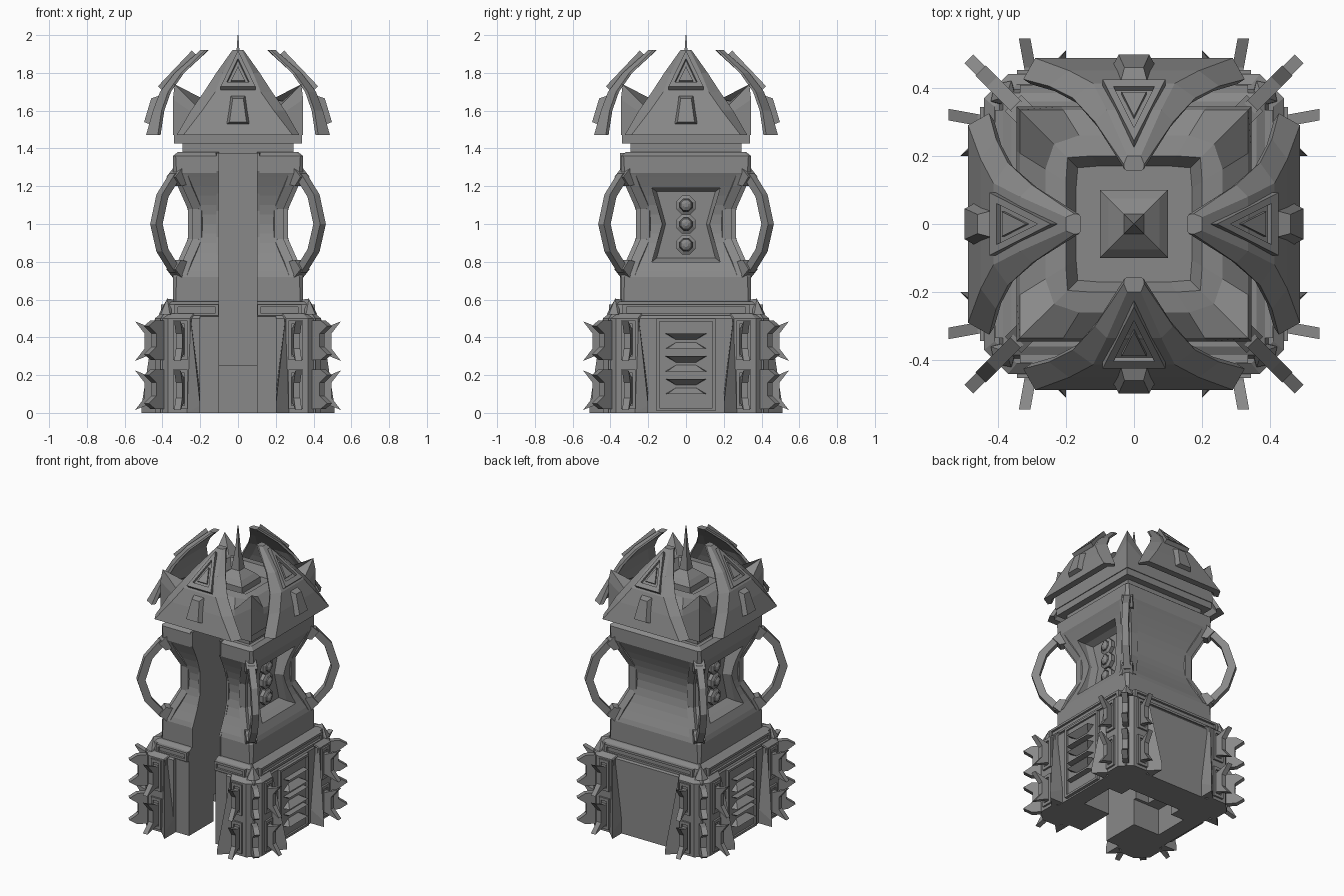
import bpy, bmesh, math
from mathutils import Matrix, Vector

if "Cube" in bpy.data.objects:
    bpy.data.objects.remove(bpy.data.objects["Cube"])

stone = bpy.data.materials.new("stone grey")
stone.diffuse_color = (0.25, 0.25, 0.25, 1)
stone.use_nodes = True
stone.node_tree.nodes["Principled BSDF"].inputs["Base Color"].default_value = stone.diffuse_color
R = [Matrix.Rotation(k * math.pi / 2, 4, 'Z') for k in range(4)]   # front, right, back, left
MX = Matrix.Scale(-1, 4, (1, 0, 0))
BOTH = [r @ m for r in R for m in (Matrix(), MX)]                  # each side, mirrored


def finish(name, bm):
    bmesh.ops.recalc_face_normals(bm, faces=bm.faces)
    me = bpy.data.meshes.new(name)
    bm.to_mesh(me)
    bm.free()
    ob = bpy.data.objects.new(name, me)
    bpy.context.collection.objects.link(ob)
    me.materials.append(stone)
    return ob


def loft(name, sections, mats=(Matrix(),)):
    """Skin a list of equal loops, cap both ends, and repeat by matrix."""
    bm = bmesh.new()
    for m in mats:
        rows = [[bm.verts.new(m @ Vector(p)) for p in s] for s in sections]
        n = len(rows[0])
        for a, b in zip(rows, rows[1:]):
            for i in range(n):
                bm.faces.new((a[i], a[(i + 1) % n], b[(i + 1) % n], b[i]))
        bm.faces.new(rows[0])
        bm.faces.new(rows[-1])
    return finish(name, bm)


def hull(name, pts, mats=(Matrix(),)):
    bm = bmesh.new()
    for m in mats:
        vs = [bm.verts.new(m @ Vector(p)) for p in pts]
        bmesh.ops.convex_hull(bm, input=vs)
    return finish(name, bm)


def square(h, z, c=0.0):
    """Square loop of half width h with corners cut by c."""
    if not c:
        return [(-h, -h, z), (h, -h, z), (h, h, z), (-h, h, z)]
    k = h - c
    return [(-k, -h, z), (k, -h, z), (h, -k, z), (h, k, z), (k, h, z), (-k, h, z), (-h, k, z), (-h, -k, z)]


def crown(h, corner, near, mid, cut=0.0):
    """Square loop whose height falls from the corners to the middle of each side."""
    side = [(-h + cut, -h + cut, corner), (-.62 * h, -h, near), (0, -h, mid), (.62 * h, -h, near)]
    return [r @ Vector(p) for r in R for p in side]


def box(x0, x1, d0, d1, z0, z1):
    return [(x, -d, z) for x in (x0, x1) for d in (d0, d1) for z in (z0, z1)]


def cut(target, cutter):
    m = target.modifiers.new("cut", 'BOOLEAN')
    m.object, m.solver = cutter, 'EXACT'
    bpy.context.view_layer.objects.active = target
    bpy.ops.object.modifier_apply(modifier="cut")


def inset_frame(name, outer, inner, place, h, floor, mats):
    """Raised rim around a sunk middle; place(u, z, off) gives the point."""
    loft(name, [[place(u, z, o) for u, z in pts] for pts, o in
                ((outer, -0.01), (outer, h), (inner, h), (inner, floor))], mats)


def rect(x0, x1, z0, z1):
    return [(x0, z0), (x1, z0), (x1, z1), (x0, z1)]


# Base core and stepped cap
base = loft("base_core", [square(.41, 0), square(.41, .5), square(.395, .52),
                          square(.385, .575), square(.36, .59)])

# Waisted body, corners cut wider at the waist
secs = [square(.345, .575, .015), square(.345, .72, .02)]
for i in range(11):
    t = i / 10
    s = math.sin(math.pi * t)
    secs.append(square(.335 - .078 * s, .75 + .5 * t, .03 + .035 * s))
secs += [square(.345, 1.27, .02), square(.345, 1.36, .015), square(.32, 1.38, .01)]
body = loft("body", secs)

# Front slot through base and body, and hourglass side recesses
slot = hull("slot_cutter", box(-.1, .1, -.1, .7, -.1, 1.385))
door = hull("door_cutter", box(-.2, .2, .385, .7, -.1, .51))
cavity = hull("underside_cutter", box(-.2, .2, -.2, .1, -.1, .25))
cross = hull("cross_cutter", box(-.3, .3, -.12, .12, -.1, .18))
HG = [(-.18, .8), (.18, .8), (.125, 1), (.18, 1.19), (-.18, 1.19), (-.125, 1)]
HG2 = [(u * .86, 1 + (z - 1) * .9) for u, z in HG]
recess = loft("recess_cutter", [[(u, -.4, z) for u, z in HG], [(u, -.24, z) for u, z in HG],
                                [(u, -.20, z) for u, z in HG2]], (R[1], R[3]))
for c in (slot, door, cavity, cross):
    cut(base, c)
for c in (slot, recess):
    cut(body, c)
for c in (slot, door, cavity, cross, recess):
    bpy.data.objects.remove(c)

# Slot edge strips that follow the waist
prof = [(.35, .585), (.35, .72), (.30, .82), (.265, .93), (.265, 1.07), (.30, 1.18), (.35, 1.28), (.35, 1.375)]
loft("slot_edge", [[(.1, -d, z), (.113, -d, z), (.12, -d + .03, z), (.1, -d + .03, z)] for d, z in prof],
     (Matrix(), MX))

# Corner rails on the waist
rail = [(.34, .73), (.315, .80), (.262, .92), (.262, 1.08), (.315, 1.2), (.34, 1.27)]
loft("corner_rail", [[(a - .02, -a - .004, z), (a - .07, -a - .004, z), (a - .085, -a + .03, z),
                      (a - .02, -a + .03, z)] for a, z in rail], BOTH)

# Round gems in the side recesses
for z in (.89, 1.0, 1.1):
    loops = [(.055, .19), (.055, .225), (.036, .235), (.036, .215), (.03, .24), (.012, .25)]
    loft("side_gem", [[(r * math.cos(i * math.pi / 4 + .39), -d, z + r * math.sin(i * math.pi / 4 + .39))
                       for i in range(8)] for r, d in loops], (R[1], R[3]))

# Corner handles in the diagonal planes
path = [(.29, .745), (.335, .755), (.40, .86), (.432, 1.0), (.40, 1.15), (.335, 1.255), (.29, 1.265)]
w, secs = .015, []
for i, (a, z) in enumerate(path):
    p, q = path[max(i - 1, 0)], path[min(i + 1, len(path) - 1)]
    t = Vector((q[0] - p[0], q[1] - p[1])).normalized()
    loop = []
    for s, e in ((-1, -1), (1, -1), (1, 1), (-1, 1)):
        b, zz = a + s * t.y * .018, z - s * t.x * .018
        loop.append((b + e * w, -b + e * w, zz))
    secs.append(loop)
loft("corner_handle", secs, R)
for z, s in ((.765, 1), (1.245, -1)):
    hull("handle_clamp", [(a + e * .024, -a + e * .024, z + s * dz) for a, dz in
                          ((.27, -.05), (.32, -.05), (.355, -.005), (.325, .045), (.27, .03)) for e in (-1, 1)], R)

# Base corner pillars with flared inner buttresses
foot = [(.245, -.245), (.245, -.43), (.255, -.44), (.37, -.44), (.44, -.37), (.44, -.255), (.43, -.245)]
loft("corner_pillar", [[(x, y, z) for x, y in foot] for z in (0, .5)] +
     [[(x * .93, y * .93, .525) for x, y in foot]], R)
hull("buttress", [(.2, -.4, 0), (.2, -.51, 0), (.2, -.51, .04), (.2, -.4, .1), (.25, -.44, .5), (.25, -.4, .5),
                  (.27, -.44, 0)], BOTH)
hull("pillar_horn", [(.33, -.33, .52), (.42, -.36, .52), (.36, -.42, .52), (.41, -.41, .52),
                     (.375, -.375, .605), (.34, -.34, .6)], R)

# Framed windows, concave spike plates and corner ridge studs on the pillars
for z0 in (.02, .28):
    inset_frame("pillar_window", rect(.268, .343, z0, z0 + .21), rect(.283, .328, z0 + .02, z0 + .19),
                lambda u, z, o: (u, -.44 - o, z), .012, .002, BOTH)
    plate = [(.40, z0 + .03), (.46, z0 + .03), (.545, z0 - .005), (.495, z0 + .06), (.495, z0 + .14),
             (.545, z0 + .205), (.46, z0 + .17), (.40, z0 + .17)]
    loft("spike_plate", [[(.21 + d * .18 + e, -d, z) for d, z in plate] for e in (-.004, .03)], BOTH)
    ridge = [(.38, z0), (.45, z0), (.485, z0 + .03), (.445, z0 + .07), (.445, z0 + .14), (.485, z0 + .18),
             (.45, z0 + .21), (.38, z0 + .21)]
    loft("corner_ridge", [[(a + e, -a + e, z) for a, z in ridge] for e in (-.013, .013)], R)

# Cap frames: full width on the sides and back, split on the front
capat = lambda u, z, o: (u, -.388 - o, z)
inset_frame("cap_frame", rect(-.335, .335, .515, .575), rect(-.315, .315, .53, .56), capat, .02, .006, R[1:])
inset_frame("cap_frame_front", rect(.103, .335, .515, .575), rect(.12, .318, .53, .56), capat, .02, .006,
            (Matrix(), MX))

# Side vent panels with slats
inset_frame("vent_panel", rect(-.155, .155, .01, .5), rect(-.14, .14, .025, .485),
            lambda u, z, o: (u, -.41 - o, z), .02, .008, (R[1], R[3]))
for z, s in ((.42, -1), (.34, 1), (.30, -1), (.22, 1), (.18, -1), (.10, 1)):
    hull("vent_slat", [(-.11, -.415, z), (.11, -.415, z), (-.10, -.46, z), (.10, -.46, z),
                       (-.05, -.415, z + s * .035), (.05, -.415, z + s * .035)], (R[1], R[3]))

# Neck, ring and peaked dome with a sunk square well
loft("neck", [square(.295, 1.37), square(.295, 1.43)])
loft("ring", [square(.34, 1.425), square(.34, 1.475), square(.3, 1.48)])
loft("dome", [crown(.345, 1.47, 1.47, 1.47), crown(.345, 1.66, 1.57, 1.55), crown(.335, 1.74, 1.61, 1.57),
              crown(.26, 1.65, 1.65, 1.65, .025), crown(.2, 1.66, 1.66, 1.66, .005),
              crown(.17, 1.6, 1.6, 1.6, .005)])
loft("spire", [square(.1, 1.59), square(.1, 1.64), square(.075, 1.67), square(.03, 1.71),
               square(.012, 1.85), square(.002, 2.0)])

# Four curved roof shields: half width and depth of the side edge, then of the face
rows = [(1.47, .325, .425, .29, .487), (1.60, .25, .405, .19, .45), (1.70, .18, .37, .12, .413),
        (1.80, .115, .30, .08, .335), (1.92, .03, .175, .02, .20)]
t = .03
loft("roof_shield", [[(-a, -b, z), (-c, -d, z), (c, -d, z), (a, -b, z),
                      (a * .93, -b + t * .5, z), (c * .93, -d + t * 1.5, z),
                      (-c * .93, -d + t * 1.5, z), (-a * .93, -b + t * .5, z)] for z, a, b, c, d in rows], R)

# Triangle badges and trapezoid studs on the shields
slope = lambda u, z, o: (u, -(.415 - (z - 1.7) * .95 + .7 * o), z + .7 * o)
inset_frame("shield_triangle", [(-.092, 1.71), (.092, 1.71), (0, 1.9)], [(-.06, 1.732), (.06, 1.732), (0, 1.858)],
            slope, .027, .010, R)
loft("shield_triangle_core", [[slope(u, z, o) for u, z in ((-.036, 1.745), (.036, 1.745), (0, 1.82))]
                              for o in (0, .022)], R)
face = lambda u, z, o: (u, -(.487 - (z - 1.47) * .3 + o), z)
loft("shield_stud", [[face(u, z, o) for u, z in pts] for pts, o in
                     (([(-.065, 1.525), (.065, 1.525), (.04, 1.68), (-.04, 1.68)], -.01),
                      ([(-.045, 1.54), (.045, 1.54), (.028, 1.665), (-.028, 1.665)], .031))], R)
